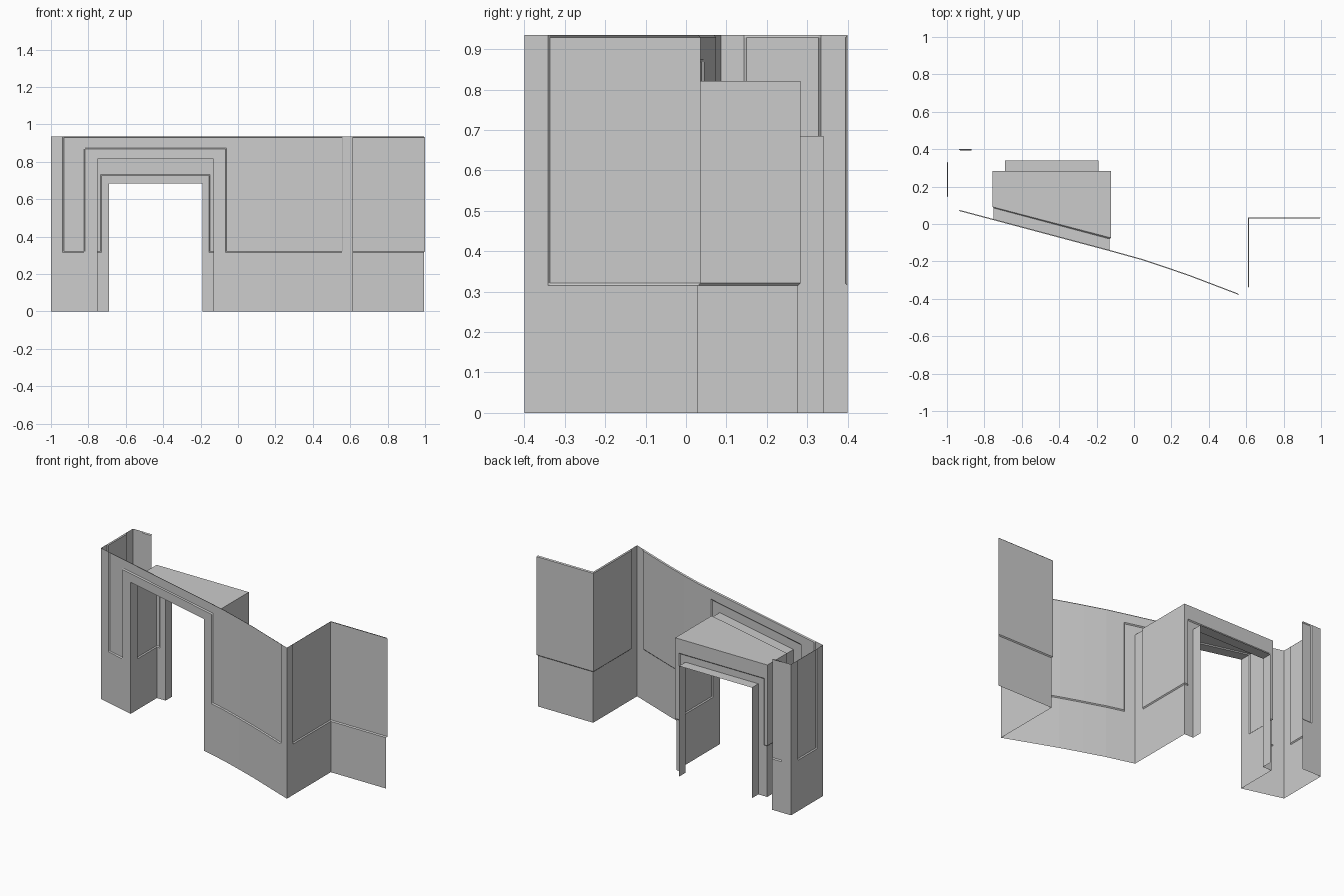
import bpy

if "Cube" in bpy.data.objects:
    bpy.data.objects.remove(bpy.data.objects["Cube"])

D = 0.006            # recess depth and bevel width
Z0, Z1 = 0.315, 0.321


def grid_mesh(name, rows, keep=lambda i, j: True):
    """Skin a grid of points; keep(i, j) decides which cells exist."""
    n = len(rows[0])
    verts = [p for r in rows for p in r]
    faces = [(i * n + j, i * n + j + 1, (i + 1) * n + j + 1, (i + 1) * n + j)
             for i in range(len(rows) - 1) for j in range(n - 1) if keep(i, j)]
    me = bpy.data.meshes.new(name)
    me.from_pydata(verts, [], faces)
    me.update()
    ob = bpy.data.objects.new(name, me)
    bpy.context.collection.objects.link(ob)
    return ob


def wall(name, stations, zs, recess, hole=None, lift=0):
    """stations: (x, y, ox, oy); points where recess(i, z) holds move by D*(ox, oy)."""
    rows = []
    for i, (x, y, ox, oy) in enumerate(stations):
        row = []
        for z in zs:
            d = D if recess(i, z) else 0
            top = lift if d and z == zs[-1] else 0
            row.append((x + ox * d, y + oy * d, z + top))
        rows.append(row)

    def keep(i, j):
        if hole is None:
            return True
        mx = (stations[i][0] + stations[i + 1][0]) / 2
        return not (hole[0] < mx < hole[1] and zs[j] < hole[2]
                    and stations[i][1] == stations[i + 1][1] or
                    hole[3] and hole[0] < mx < hole[1] and zs[j] < hole[2])
    return grid_mesh(name, rows, keep)


# gently bent plan line of the main wall
PLAN = [(-1, .087), (-.13, -.145), (.04, -.192), (.17, -.235),
        (.3, -.28), (.45, -.337), (.615, -.4)]


def plan_y(x):
    for (a, ya), (b, yb) in zip(PLAN, PLAN[1:]):
        if x <= b:
            return ya + (yb - ya) * (x - a) / (b - a)
    return PLAN[-1][1]


WALL_Z = [0, Z0, Z1, .929, .935]


def band(z):
    return Z1 <= z <= .929


# main wall with doorway and recessed panel around it
xs = [-1, -.937, -.931, -.823, -.817, -.75, -.13, -.067, -.061,
      .04, .17, .3, .45, .556, .562, .615]


def main_recess(i, z):
    x = xs[i]
    return -.931 <= x <= .556 and band(z) and (x <= -.823 or x >= -.061 or z >= .875)


wall("main_wall", [(x, plan_y(x), 0, 1) for x in xs],
     [0, Z0, Z1, .815, .869, .875, .929, .935], main_recess,
     hole=(-.75, -.13, .815, True))

# left return wall and its short back leg
ys = [.087, .144, .15, .328, .334, .4]
wall("left_return_wall", [(-1, y, 1, 0) for y in ys], WALL_Z,
     lambda i, z: i in (2, 3) and band(z))
wall("left_back_leg", [(x, .4, 0, -1) for x in (-1, -.936, -.93, -.87)], WALL_Z,
     lambda i, z: i >= 2 and band(z))

# right return wall turning into the right back wall
wall("right_return_wall",
     [(.615, -.4, -1, 0), (.615, -.342, -1, 0), (.615, -.336, -1, 0),
      (.615, .03, -1, 1), (.994, .03, 1, 1)], WALL_Z,
     lambda i, z: i >= 2 and band(z))

# passage walls: left side, back with inner doorway, right side
L, R, B = -.75, -.13, .277
yl, yr = plan_y(L), plan_y(R)
path = [(L, yl, -1, 0), (L, yl + .065, -1, 0), (L, yl + .071, -1, 0), (L, B, -1, 1),
        (-.736, B, 0, 1), (-.73, B, 0, 1), (-.69, B, 0, 1),
        (-.19, B, 0, 1), (-.155, B, 0, 1), (-.149, B, 0, 1),
        (R, B, 1, 1), (R, yr + .071, 1, 0), (R, yr + .065, 1, 0), (R, yr, 1, 0)]


def passage_recess(i, z):
    return z >= Z1 and (i in (2, 3, 4, 9, 10, 11) or (5 <= i <= 8 and z >= .733))


wall("passage_walls", path, [0, Z0, Z1, .685, .727, .733, .815], passage_recess,
     hole=(-.69, -.19, .685, False), lift=D)

# passage ceiling: flat front strip, small step, raised field
steps = [(0, 0), (.065, 0), (.071, D)]
rows = [[(L - d, yl + o, .815 + d), (R + d, yr + o, .815 + d)] for o, d in steps]
rows.append([(L - D, B + D, .815 + D), (R + D, B + D, .815 + D)])
grid_mesh("passage_ceiling", rows)

# inner door reveal
frame = [(-.69, 0), (-.69, .685), (-.19, .685), (-.19, 0)]
grid_mesh("door_reveal", [[(x, y, z) for x, z in frame] for y in (B, .34)])
